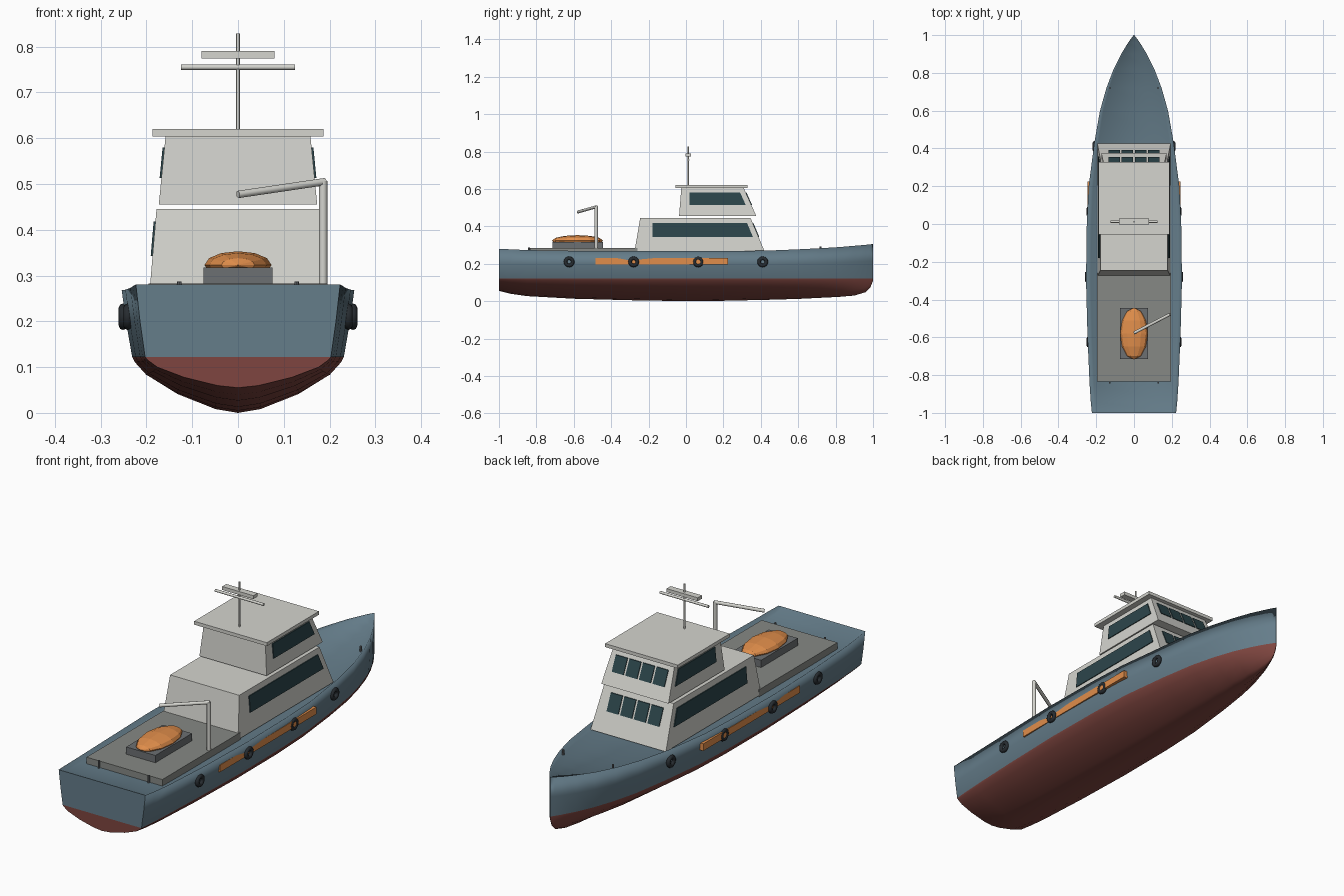
import bpy, bmesh, math
from mathutils import Vector

if "Cube" in bpy.data.objects:
    bpy.data.objects.remove(bpy.data.objects["Cube"])


def mat(name, r, g, b):
    m = bpy.data.materials.new(name)
    m.diffuse_color = (r, g, b, 1)
    m.use_nodes = True
    m.node_tree.nodes["Principled BSDF"].inputs["Base Color"].default_value = m.diffuse_color
    return m


BLUE = mat("hull_blue", 0.13, 0.205, 0.255)
RED = mat("bottom_red", 0.21, 0.06, 0.05)
WHITE = mat("house_white", 0.66, 0.66, 0.62)
GLASS = mat("glass", 0.025, 0.06, 0.07)
ORANGE = mat("orange", 0.75, 0.27, 0.07)
DECK = mat("deck_grey", 0.24, 0.25, 0.235)
STEEL = mat("steel", 0.15, 0.16, 0.17)
RUBBER = mat("rubber", 0.02, 0.025, 0.03)


def finish(name, bm, *mats):
    bmesh.ops.recalc_face_normals(bm, faces=bm.faces)
    me = bpy.data.meshes.new(name)
    bm.to_mesh(me)
    bm.free()
    for m in mats:
        me.materials.append(m)
    ob = bpy.data.objects.new(name, me)
    bpy.context.collection.objects.link(ob)
    return ob


def hexa(name, lower, upper, m):
    """Solid between two matching four-point loops."""
    bm = bmesh.new()
    a = [bm.verts.new(p) for p in lower]
    b = [bm.verts.new(p) for p in upper]
    bm.faces.new(a)
    bm.faces.new(b)
    for i in range(4):
        j = (i + 1) % 4
        bm.faces.new((a[i], a[j], b[j], b[i]))
    return finish(name, bm, m)


def rect(hx, y0, y1, z):
    return [(-hx, y0, z), (hx, y0, z), (hx, y1, z), (-hx, y1, z)]


def box(name, hx, y0, y1, z0, z1, m):
    return hexa(name, rect(hx, y0, y1, z0), rect(hx, y0, y1, z1), m)


def rod(name, p, q, r, m, n=12):
    p, q = Vector(p), Vector(q)
    d = q - p
    bpy.ops.mesh.primitive_cylinder_add(vertices=n, radius=r, depth=d.length, location=(p + q) / 2,
                                        rotation=d.to_track_quat('Z', 'Y').to_euler())
    ob = bpy.context.object
    ob.name = name
    ob.data.materials.append(m)
    bpy.ops.object.shade_smooth_by_angle(angle=math.radians(40))


# Hull: lofted stations of y, half beam, keel height, sheer height, deck dish
stations = [(-1, .223, .055, .28, 0), (-.94, .229, .04, .277, .015), (-.85, .235, .027, .273, .02),
            (-.6, .246, .013, .269, .02), (-.3, .254, .005, .268, .02), (0, .25, 0, .268, .02),
            (.2, .24, .002, .268, .02), (.43, .21, .007, .27, .02), (.6, .18, .012, .277, .018),
            (.72, .146, .018, .283, .015), (.82, .108, .023, .289, .012), (.9, .068, .03, .296, .008),
            (.96, .031, .048, .301, .004), (.985, .013, .072, .304, .002), (1, .002, .11, .305, 0)]
below = [(0, 0), (.2, .07), (.53, .34), (.79, .67), (.885, .9), (.91, 1)]
above = [(.96, .5), (1, 1)]
WATER = .122
bm = bmesh.new()
rings = []
for y, hb, keel, sheer, dish in stations:
    half = [(hb * x, keel + (WATER - keel) * t) for x, t in below]
    half += [(hb * x, WATER + (sheer - WATER) * t) for x, t in above]
    half += [(hb * .9, sheer - dish)]
    right = [bm.verts.new((x, y, z)) for x, z in half]
    left = [right[0]] + [bm.verts.new((-x, y, z)) for x, z in half[1:]]
    rings.append((right, left))
for r0, r1 in zip(rings, rings[1:]):
    for s in (0, 1):
        for i in range(len(half) - 1):
            f = bm.faces.new((r0[s][i], r0[s][i + 1], r1[s][i + 1], r1[s][i]))
            f.material_index = int(i < 5)
            f.smooth = True
    bm.faces.new((r0[0][-1], r1[0][-1], r1[1][-1], r0[1][-1])).smooth = True
# Transom and stem closed with horizontal strips
for right, left in (rings[0], rings[-1]):
    for i in range(len(half) - 1):
        vs = list(dict.fromkeys((right[i], right[i + 1], left[i + 1], left[i])))
        f = bm.faces.new(vs)
        f.material_index = int(i < 5)
        for e in f.edges:
            e.smooth = False
finish("hull", bm, BLUE, RED)

# Aft working deck
box("aft_deck", .195, -.835, -.26, .25, .283, DECK)

# Deckhouse and wheelhouse: bottom (hx, y0, y1, z), top (hx, y0, y1, z), window z range, side window rear y
houses = {"deckhouse": ((.194, -.277, .425, .255), (.178, -.245, .345, .445), (.343, .418), -.18),
          "wheelhouse": ((.173, -.037, .376, .455), (.158, -.025, .308, .606), (.513, .58), .02)}
for name, (lo, hi, (z0, z1), rear) in houses.items():
    hexa(name, rect(*lo), rect(*hi), WHITE)

    def at(z, k):
        return lo[k] + (hi[k] - lo[k]) * (z - lo[3]) / (hi[3] - lo[3])

    # Side windows follow the raked front
    for s, side in ((1, "right"), (-1, "left")):
        pts = [(rear, z0), (at(z0, 2) - .03, z0), (at(z1, 2) - .03, z1), (rear, z1)]
        hexa(f"{name}_{side}_window", [(s * (at(z, 0) - .004), y, z) for y, z in pts],
             [(s * (at(z, 0) + .004), y, z) for y, z in pts], GLASS)
    # Four front panes
    for i in range(4):
        x = (i - 1.5) * .07
        pts = [(x - .03, z0), (x + .03, z0), (x + .03, z1), (x - .03, z1)]
        hexa(f"{name}_front_pane_{i + 1}", [(px, at(z, 2) - .004, z) for px, z in pts],
             [(px, at(z, 2) + .004, z) for px, z in pts], GLASS)
box("wheelhouse_roof", .187, -.055, .328, .604, .62, WHITE)

# Mast, yard and radar bar
rod("mast", (0, .012, .61), (0, .012, .828), .004, WHITE)
rod("yard", (-.125, .012, .755), (.125, .012, .755), .006, WHITE)
box("radar_bar", .08, -.002, .028, .774, .79, WHITE)

# Deck crane
rod("crane_post", (.186, -.48, .26), (.186, -.48, .506), .009, WHITE)
rod("crane_arm", (.19, -.478, .505), (0, -.577, .477), .008, WHITE)

# Life raft on its cradle
box("raft_cradle", .075, -.715, -.445, .275, .317, STEEL)
bpy.ops.mesh.primitive_uv_sphere_add(segments=12, ring_count=6, radius=1, location=(0, -.58, .323),
                                     rotation=(math.pi / 2, 0, 0))
raft = bpy.context.object
raft.name = "life_raft"
raft.scale = (.073, .03, .137)
raft.data.materials.append(ORANGE)

# Side stripes, tyre fenders and bollards
for s, side in ((1, "right"), (-1, "left")):
    hexa(f"{side}_stripe", [(s * .225, y, z) for y, z in ((-.485, .197), (.225, .197), (.225, .23), (-.485, .23))],
         [(s * .247, y, z) for y, z in ((-.485, .197), (.225, .197), (.225, .23), (-.485, .23))], ORANGE)
    for i, (y, x) in enumerate(((-.625, .241), (-.28, .251), (.065, .241), (.41, .21))):
        bpy.ops.mesh.primitive_torus_add(major_radius=.0195, minor_radius=.0095, major_segments=16,
                                         minor_segments=8, location=(s * x, y, .21),
                                         rotation=(0, math.pi / 2, 0))
        tyre = bpy.context.object
        tyre.name = f"{side}_tyre_{i + 1}"
        tyre.data.materials.append(RUBBER)
        bpy.ops.object.shade_smooth()
    for end, y, x, z in (("stern", -.84, .128, .287), ("bow", .72, .128, .292)):
        rod(f"{side}_{end}_bollard", (s * x, y, .25), (s * x, y, z), .005, STEEL, 8)
